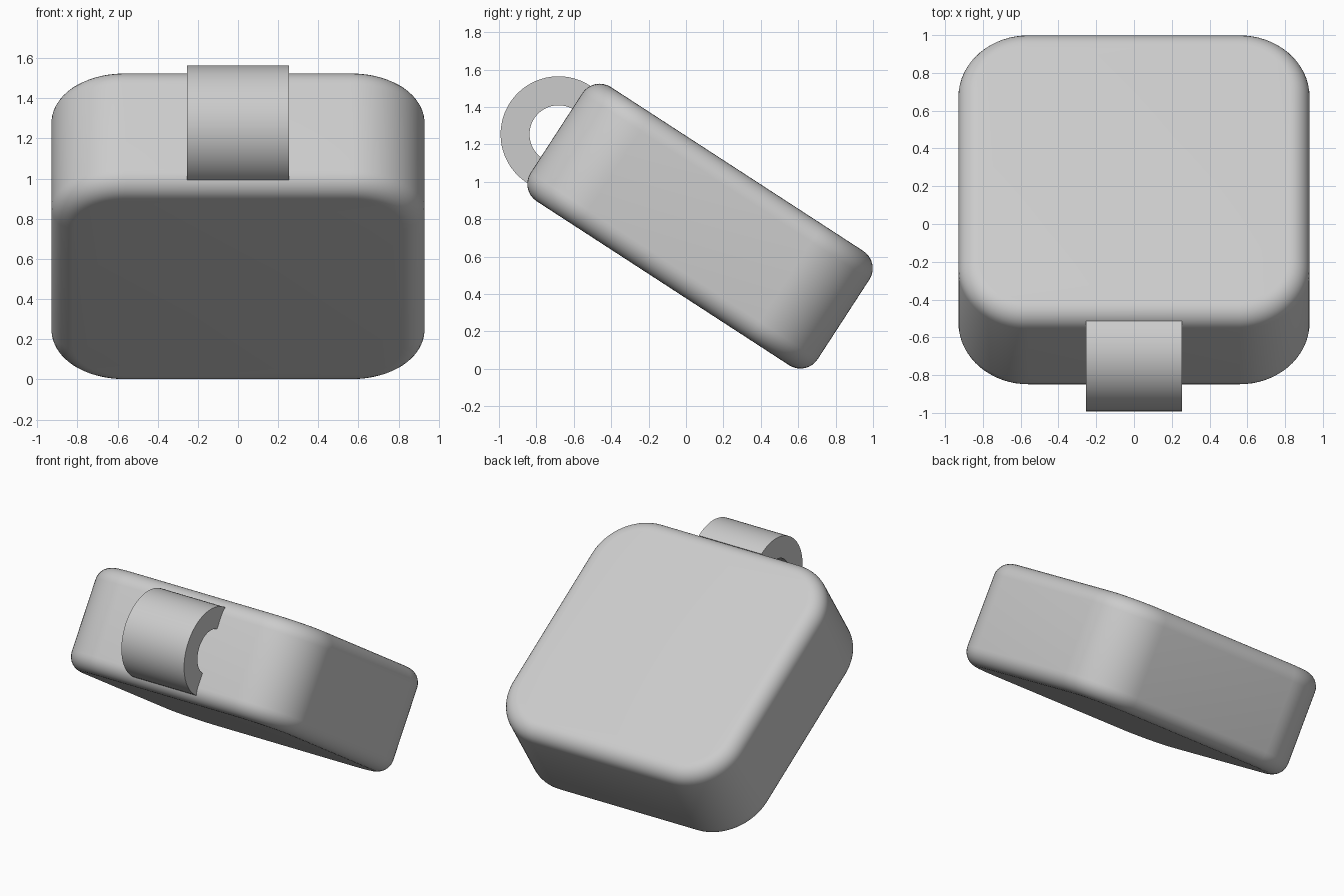
import bpy, bmesh
from math import radians, cos, sin, pi
from mathutils import Matrix

cube = bpy.data.objects.get("Cube")
if cube:
    bpy.data.objects.remove(cube, do_unlink=True)

WIDTH, LENGTH, THICK = 1.86, 1.83, 0.728
CORNER, EDGE = 0.37, 0.11
POSE = Matrix.Translation((0, 0.075, 0.7625)) @ Matrix.Rotation(radians(-33), 4, 'X')

grey = bpy.data.materials.new("light_grey")
grey.use_nodes = True
colour = (0.6, 0.6, 0.6, 1)
grey.diffuse_color = colour
grey.node_tree.nodes["Principled BSDF"].inputs["Base Color"].default_value = colour


def finish(name, bm):
    """Turn a bmesh into a posed object with the shared material."""
    bmesh.ops.recalc_face_normals(bm, faces=bm.faces)
    mesh = bpy.data.meshes.new(name)
    bm.to_mesh(mesh)
    bm.free()
    mesh.materials.append(grey)
    obj = bpy.data.objects.new(name, mesh)
    bpy.context.collection.objects.link(obj)
    obj.matrix_world = POSE
    bpy.ops.object.select_all(action='DESELECT')
    obj.select_set(True)
    bpy.context.view_layer.objects.active = obj
    bpy.ops.object.shade_smooth_by_angle(angle=radians(35))
    return obj


# Slab: rounded corners first, then softened rims
bm = bmesh.new()
bmesh.ops.create_cube(bm, size=1)
bmesh.ops.scale(bm, vec=(WIDTH, LENGTH, THICK), verts=bm.verts)
uprights = [e for e in bm.edges if abs(e.verts[0].co.z - e.verts[1].co.z) > 0.1]
bmesh.ops.bevel(bm, geom=uprights, offset=CORNER, segments=16, profile=0.5, affect='EDGES')
rims = [e for e in bm.edges if abs(e.verts[0].co.z - e.verts[1].co.z) < 0.01]
bmesh.ops.bevel(bm, geom=rims, offset=EDGE, segments=8, profile=0.5, affect='EDGES')
finish("rounded_body", bm)

# Hanging loop: half ring profile on the raised end, extruded across
bm = bmesh.new()
STEPS, OUTER, INNER, HALF = 32, 0.31, 0.155, 0.255
CENTRE = -0.902
angles = [pi * (0.5 + i / STEPS) for i in range(STEPS + 1)]
arcs = [[bm.verts.new((-HALF, CENTRE + r * cos(a), r * sin(a))) for a in angles]
        for r in (OUTER, INNER)]
for i in range(STEPS):
    bm.faces.new((arcs[0][i], arcs[0][i + 1], arcs[1][i + 1], arcs[1][i]))
sweep = bmesh.ops.extrude_face_region(bm, geom=bm.faces[:])
moved = [v for v in sweep["geom"] if isinstance(v, bmesh.types.BMVert)]
bmesh.ops.translate(bm, vec=(2 * HALF, 0, 0), verts=moved)
finish("hanging_loop", bm)
